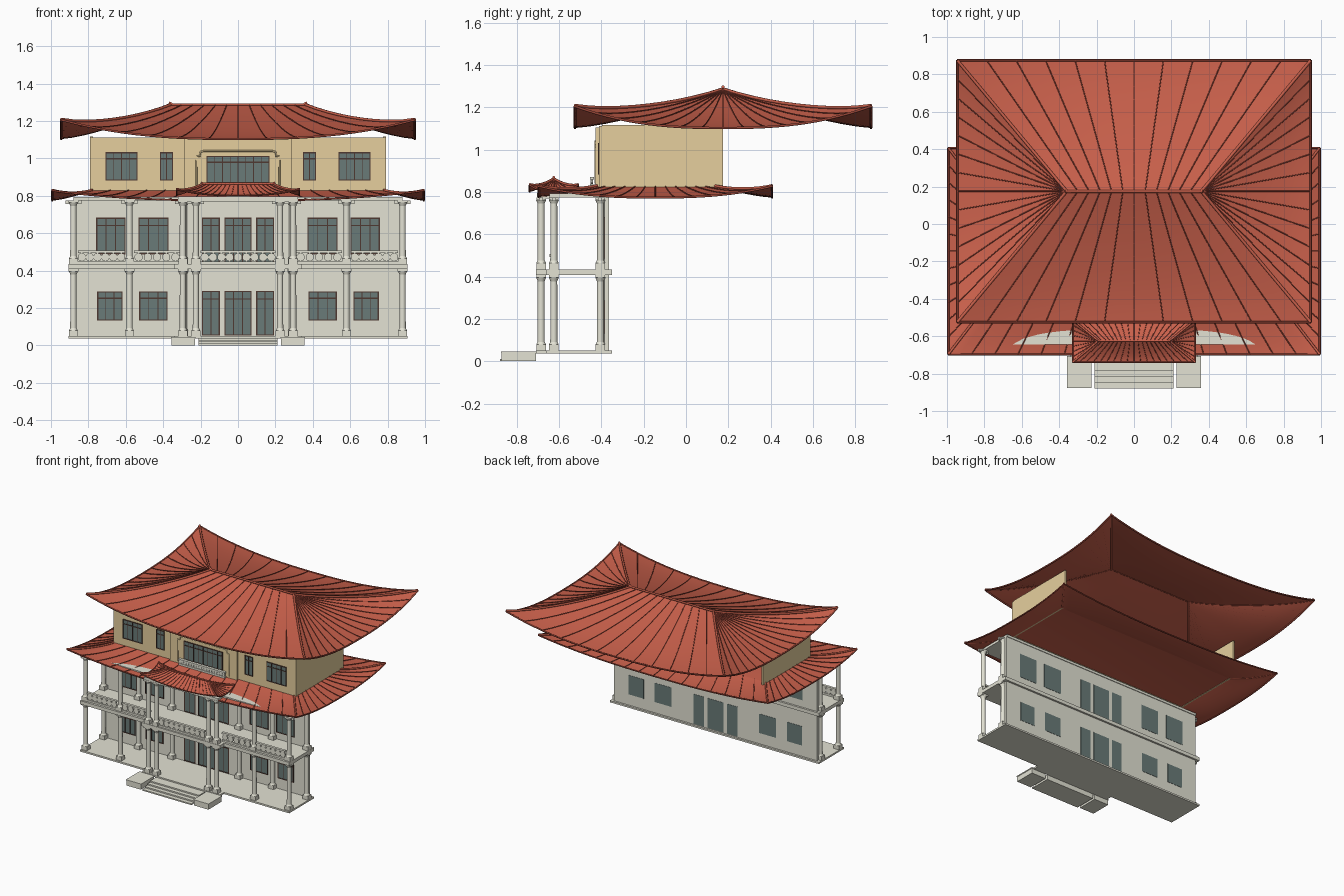
import bpy, bmesh, math
from mathutils import Matrix, Vector

if "Cube" in bpy.data.objects:
    bpy.data.objects.remove(bpy.data.objects["Cube"], do_unlink=True)


def material(name, *srgb):
    lin = [((c / 255 + 0.055) / 1.055) ** 2.4 for c in srgb] + [1]
    m = bpy.data.materials.new(name)
    m.use_nodes = True
    m.diffuse_color = lin
    m.node_tree.nodes["Principled BSDF"].inputs["Base Color"].default_value = lin
    return m


TILE = material("red roof tile", 201, 96, 75)
EDGE = material("dark red ridge", 150, 68, 54)
STONE = material("pale grey stone", 227, 226, 212)
TAN = material("tan plaster", 230, 207, 157)
GLASS = material("teal grey glass", 106, 123, 120)
FRAME = material("dark brown frame", 78, 56, 49)


def box(bm, x0, x1, y0, y1, z0, z1):
    size = Vector((x1 - x0, y1 - y0, z1 - z0))
    mid = Vector((x0 + x1, y0 + y1, z0 + z1)) / 2
    bmesh.ops.create_cube(bm, size=1, matrix=Matrix.Translation(mid) @ Matrix.Diagonal((*size, 1)))


def post(bm, x, y, z0, z1, r0, r1):
    bmesh.ops.create_cone(bm, cap_ends=True, segments=16, radius1=r0, radius2=r1, depth=z1 - z0,
                          matrix=Matrix.Translation((x, y, (z0 + z1) / 2)))


def finish(bm, name, mat, smooth=False):
    me = bpy.data.meshes.new(name)
    bm.to_mesh(me)
    bm.free()
    me.materials.append(mat)
    ob = bpy.data.objects.new(name, me)
    bpy.context.collection.objects.link(ob)
    if smooth:
        bpy.ops.object.select_all(action='DESELECT')
        ob.select_set(True)
        bpy.context.view_layer.objects.active = ob
        bpy.ops.object.shade_smooth_by_angle(angle=math.radians(35))


def tubes(name, paths, radius, mat, raised=0):
    cu = bpy.data.curves.new(name, 'CURVE')
    cu.dimensions = '3D'
    cu.bevel_depth, cu.bevel_resolution, cu.use_fill_caps = radius, 1, True
    for path in paths:
        sp = cu.splines.new('POLY')
        sp.points.add(len(path) - 1)
        for p, (x, y, z) in zip(sp.points, path):
            p.co = (x, y, z + raised, 1)
    cu.materials.append(mat)
    bpy.context.collection.objects.link(bpy.data.objects.new(name, cu))


# Swept hip roof: four curved slopes, ribs, hips, ridge and eave edge
def roof(name, cy, ex, ey, rx, ry, z0, rise, lift, nf, ns, rib, edge):
    def pt(side, u, s):
        sign = 1 if side < 2 else -1
        z = z0 + rise * s ** 1.4 + lift * abs(u) ** 2.5 * (1 - s) ** 1.5
        a, b = (ex, ey) if side % 2 == 0 else (ey, ex)
        c, d = (rx, ry) if side % 2 == 0 else (ry, rx)
        along, out = u * (a + (c - a) * s), sign * (b + (d - b) * s)
        return (along, cy + out, z) if side % 2 == 0 else (out, cy + along, z)

    bm = bmesh.new()
    ribs, eaves, hips = [], [], []
    steps = [i / 10 for i in range(11)]
    for side in range(4):
        n = 2 * (nf if side % 2 == 0 else ns)
        us = [2 * i / n - 1 for i in range(n + 1)]
        grid = [[bm.verts.new(pt(side, u, s)) for s in steps] for u in us]
        for i in range(n):
            for j in range(10):
                bm.faces.new((grid[i][j], grid[i + 1][j], grid[i + 1][j + 1], grid[i][j + 1]))
        ribs += [[pt(side, u, s) for s in steps] for u in us[2:-1:2]]
        eaves.append([pt(side, u, 0) for u in us])
    for side in (0, 2):
        hips += [[pt(side, u, s) for s in steps] for u in (-1, 1)]
    top = z0 + rise
    if ry > 0:
        bm.faces.new([bm.verts.new((x * rx, cy + y * ry, top))
                      for x, y in ((-1, -1), (1, -1), (1, 1), (-1, 1))])
    else:
        h = edge * 1.2
        hips.append([(-rx - h, cy, top + h), (-rx + h, cy, top), (rx - h, cy, top), (rx + h, cy, top + h)])
    bmesh.ops.remove_doubles(bm, verts=bm.verts, dist=1e-5)
    bm.normal_update()
    bmesh.ops.reverse_faces(bm, faces=[f for f in bm.faces if f.normal.z < 0])
    finish(bm, name + "_tiles", TILE, True)
    tubes(name + "_ribs", ribs, rib, EDGE, rib)
    tubes(name + "_eaves", eaves, edge * 0.8, EDGE)
    tubes(name + "_hips", hips, edge, TILE, edge * 0.6)


roof("upper_roof", 0.175, 0.945, 0.7, 0.36, 0, 1.103, 0.18, 0.102, 12, 14, 0.0028, 0.008)
roof("lower_roof", -0.145, 0.993, 0.552, 0.78, 0.275, 0.774, 0.053, 0.053, 16, 12, 0.0028, 0.007)
roof("porch_roof", -0.625, 0.328, 0.114, 0.19, 0, 0.801, 0.06, 0.032, 18, 8, 0.002, 0.006)

# Floors, ceiling and main wall
for name, parts in {
    "ground_floor": [(-.905, .905, -.66, -.35, .037, .05), (-.34, .34, -.71, -.66, .037, .05)],
    "balcony_floor": [(-.905, .905, -.66, -.35, .408, .435), (-.34, .34, -.71, -.66, .408, .435)],
    "ceiling": [(-.88, .88, -.645, -.36, .775, .794), (-.32, .32, -.705, -.645, .77, .795)],
    "main_wall": [(-.88, .88, -.385, -.365, .05, .78)],
}.items():
    bm = bmesh.new()
    for p in parts:
        box(bm, *p)
    finish(bm, name, STONE)

# Columns on both storeys, with plinths, capitals and brackets
spots = [(s * x, y) for s in (-1, 1) for x, y in
         ((.88, -.625), (.58, -.625), (.225, -.685), (.295, -.685),
          (.88, -.405), (.58, -.4), (.29, -.4))]
bm = bmesh.new()
for x, y in spots:
    for z0, z1 in ((.05, .408), (.435, .775)):
        box(bm, x - .024, x + .024, y - .022, y + .022, z0, z0 + .03)
        post(bm, x, y, z0 + .03, z0 + .042, .023, .017)
        post(bm, x, y, z0 + .04, z1, .017, .016)
        post(bm, x, y, z1 - .03, z1 - .012, .016, .024)
        box(bm, x - .026, x + .026, y - .022, y + .022, z1 - .012, z1)
    box(bm, x - .042, x + .042, y - .008, y + .008, .757, .775)
finish(bm, "columns", STONE, True)


# Balustrades: two rails with a row of round pieces between them
def balustrade(bm, x0, x1, y, z0, z1):
    box(bm, x0, x1, y - .01, y + .01, z1 - .013, z1)
    box(bm, x0, x1, y - .008, y + .008, z0, z0 + .014)
    r = (z1 - z0 - .026) / 2
    n = round((x1 - x0) / (2 * r))
    for i in range(n):
        at = Vector((x0 + (i + .5) * (x1 - x0) / n, y, z0 + .014 + r))
        bmesh.ops.create_cone(bm, cap_ends=True, segments=10, radius1=r, radius2=r, depth=.012,
                              matrix=Matrix.Translation(at) @ Matrix.Rotation(math.pi / 2, 4, 'X'))


bm = bmesh.new()
for x0, x1, y in ((-.856, -.604, -.635), (-.556, -.31, -.635), (-.2, .2, -.69),
                  (.31, .556, -.635), (.604, .856, -.635)):
    balustrade(bm, x0, x1, y, .435, .506)
finish(bm, "balcony_balustrades", STONE)
bm = bmesh.new()
balustrade(bm, -.2, .2, -.445, .824, .872)
finish(bm, "top_balustrade", STONE)

# Entrance steps and side blocks
bm = bmesh.new()
for i in range(4):
    box(bm, -.212, .212, -.88 + .032 * i, -.71, 0, .01 * (i + 1))
finish(bm, "entrance_steps", STONE)
bm = bmesh.new()
for s in (-1, 1):
    box(bm, s * .292 - .063, s * .292 + .063, -.873, -.71, 0, .038)
    box(bm, s * .292 - .066, s * .292 + .066, -.876, -.707, .038, .046)
finish(bm, "step_blocks", STONE)

# Top storey, open at the back
bm = bmesh.new()
box(bm, -.79, .79, -.412, -.397, .825, 1.112)
box(bm, -.29, .29, -.428, -.412, .822, 1.106)
for s in (-1, 1):
    box(bm, s * .7825 - .0075, s * .7825 + .0075, -.397, .175, .825, 1.118)
finish(bm, "top_storey_walls", TAN)

# Stepped moulding around the middle window
half = [(.222, .84), (.222, 1.01), (.205, 1.012), (.2, 1.035), (.18, 1.04)]
arch = [(-x, -.428, z) for x, z in half] + [(x, -.428, z) for x, z in reversed(half)]
tubes("window_moulding", [arch], .005, TAN)

# Windows and doors
panes, frames = bmesh.new(), bmesh.new()


def window(x0, x1, z0, z1, yf, yb, cols):
    box(panes, x0, x1, yf - .002, yb + .002, z0, z1)
    t, f0 = .003, yf - .005
    for x in (x0, x1):
        box(frames, x - t, x + t, f0, yf, z0 - t, z1 + t)
    for z in (z0, z1):
        box(frames, x0, x1, f0, yf, z - t, z + t)
    for i in range(1, cols):
        x = x0 + (x1 - x0) * i / cols
        box(frames, x - t * .7, x + t * .7, f0, yf, z0, z1)
    bar = z1 - min(.04, (z1 - z0) * .22)
    box(frames, x0, x1, f0, yf, bar - t, bar + t)


WALL = (-.385, -.365)
TOP = (-.412, -.397)
for s in (-1, 1):
    def pair(a, b, *rest):
        window(min(s * a, s * b), max(s * a, s * b), *rest)
    pair(.62, .75, .135, .285, *WALL, 3)
    pair(.38, .525, .135, .285, *WALL, 3)
    pair(.605, .755, .49, .68, *WALL, 3)
    pair(.375, .53, .49, .68, *WALL, 3)
    for z0, z1 in ((.055, .288), (.44, .68)):
        pair(.1, .19, z0, z1, *WALL, 2)
    pair(.54, .705, .885, 1.03, *TOP, 4)
    pair(.35, .415, .885, 1.03, *TOP, 2)
for z0, z1 in ((.055, .288), (.44, .68)):
    window(-.07, .07, z0, z1, *WALL, 3)
window(-.165, .165, .87, 1.01, -.428, -.397, 8)
finish(panes, "window_panes", GLASS)
finish(frames, "window_frames", FRAME)
